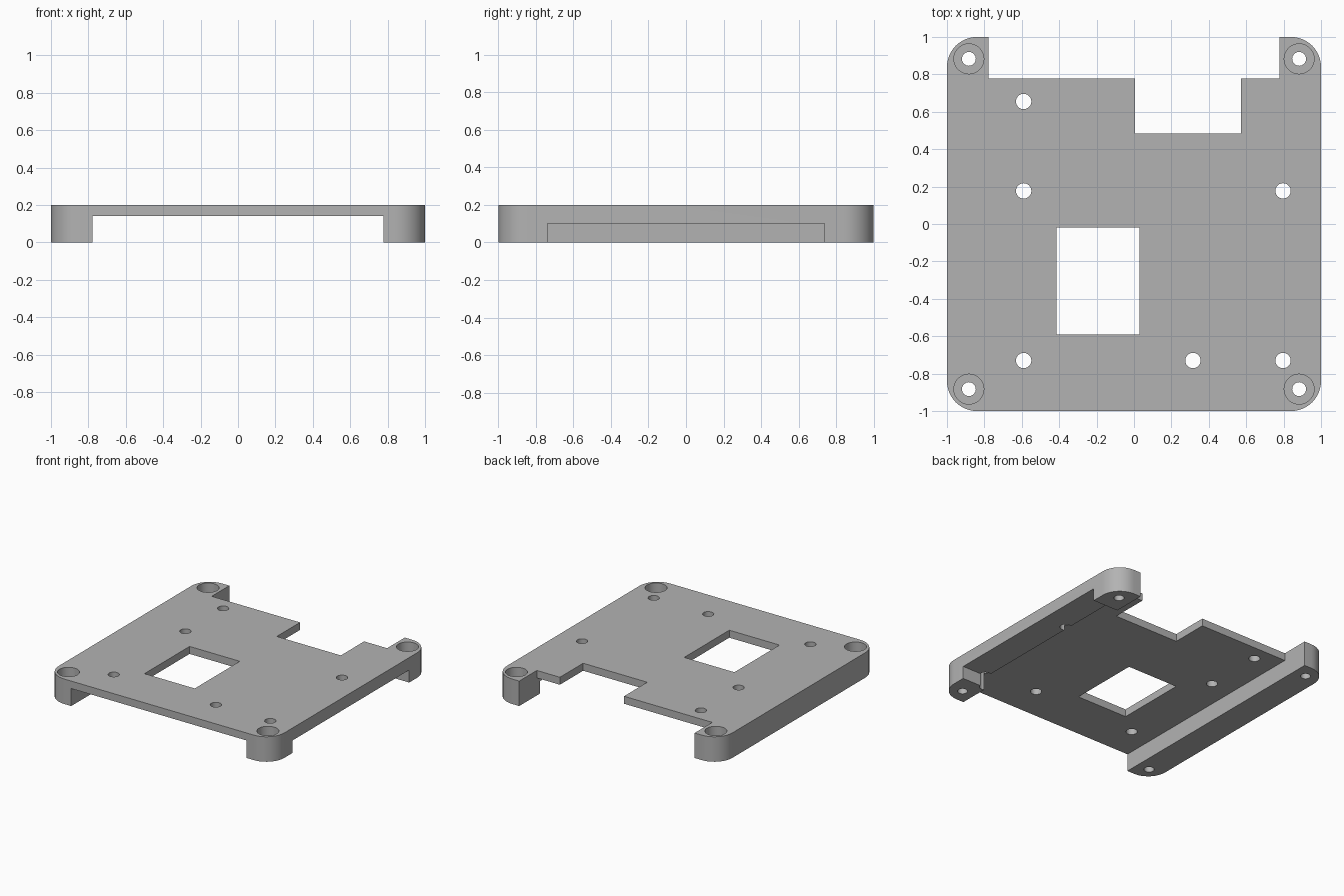
import bpy
import math

if "Cube" in bpy.data.objects:
    bpy.data.objects.remove(bpy.data.objects["Cube"])

grey = bpy.data.materials.new("plain_grey")
grey.use_nodes = True
grey.diffuse_color = (0.45, 0.45, 0.45, 1)
grey.node_tree.nodes["Principled BSDF"].inputs["Base Color"].default_value = grey.diffuse_color

TOP, SKIN = 0.2, 0.14        # top face and underside of the thin deck
RAIL = 0.777                 # inner edge of the side rails
FAR = 1.5                    # overshoot for open-ended cuts


def box(name, x0, x1, y0, y1, z0, z1):
    bpy.ops.mesh.primitive_cube_add(size=1, location=((x0 + x1) / 2, (y0 + y1) / 2, (z0 + z1) / 2))
    ob = bpy.context.object
    ob.name = name
    ob.scale = (x1 - x0, y1 - y0, z1 - z0)
    bpy.ops.object.transform_apply(location=True, scale=True, rotation=False)
    return ob


def cylinder(name, x, y, radius, z0, z1):
    bpy.ops.mesh.primitive_cylinder_add(vertices=48, radius=radius, depth=z1 - z0,
                                        location=(x, y, (z0 + z1) / 2))
    bpy.context.object.name = name
    return bpy.context.object


def apply(ob, mod):
    bpy.context.view_layer.objects.active = ob
    bpy.ops.object.modifier_apply(modifier=mod.name)


def cut(ob, cutter):
    mod = ob.modifiers.new("cut", "BOOLEAN")
    mod.operation = "DIFFERENCE"
    mod.solver = "EXACT"
    mod.object = cutter
    apply(ob, mod)
    bpy.data.objects.remove(cutter)


# Block with rounded upright corners
plate = box("mounting_plate", -1, 1, -1, 1, 0, TOP)
weights = plate.data.attributes.new("bevel_weight_edge", "FLOAT", "EDGE")
for edge in plate.data.edges:
    a, b = (plate.data.vertices[i].co for i in edge.vertices)
    weights.data[edge.index].value = 1.0 if abs(a.z - b.z) > 0.1 else 0.0
bevel = plate.modifiers.new("round_corners", "BEVEL")
bevel.limit_method = "WEIGHT"
bevel.width = 0.16
bevel.segments = 12
apply(plate, bevel)

# Channel under the deck, back recess, port notch, window and side opening
cut(plate, box("channel", -RAIL, RAIL, -FAR, FAR, -1, SKIN))
cut(plate, box("back_recess", -RAIL, RAIL, RAIL, FAR, -1, 1))
cut(plate, box("port_notch", 0.005, 0.573, 0.483, FAR, -1, 1))
cut(plate, box("window", -0.415, 0.03, -0.59, -0.02, -1, 1))
cut(plate, box("side_opening", RAIL - 0.05, FAR, -0.737, 0.737, -1, 0.1))

# Deck screw holes
for x, y in ((-0.59, 0.655), (-0.59, 0.177), (-0.59, -0.73),
             (0.315, -0.73), (0.797, 0.177), (0.797, -0.73)):
    cut(plate, cylinder("deck_hole", x, y, 0.041, -1, 1))

# Counterbored corner holes
for sx in (-1, 1):
    for sy in (-1, 1):
        cut(plate, cylinder("head_bore", sx * 0.883, sy * 0.883, 0.08, 0.1, 1))
        cut(plate, cylinder("corner_hole", sx * 0.883, sy * 0.883, 0.037, -1, 1))

plate.data.materials.clear()
plate.data.materials.append(grey)
for face in plate.data.polygons:
    face.material_index = 0
bpy.ops.object.select_all(action="DESELECT")
plate.select_set(True)
bpy.context.view_layer.objects.active = plate
bpy.ops.object.shade_smooth_by_angle(angle=math.radians(30))
